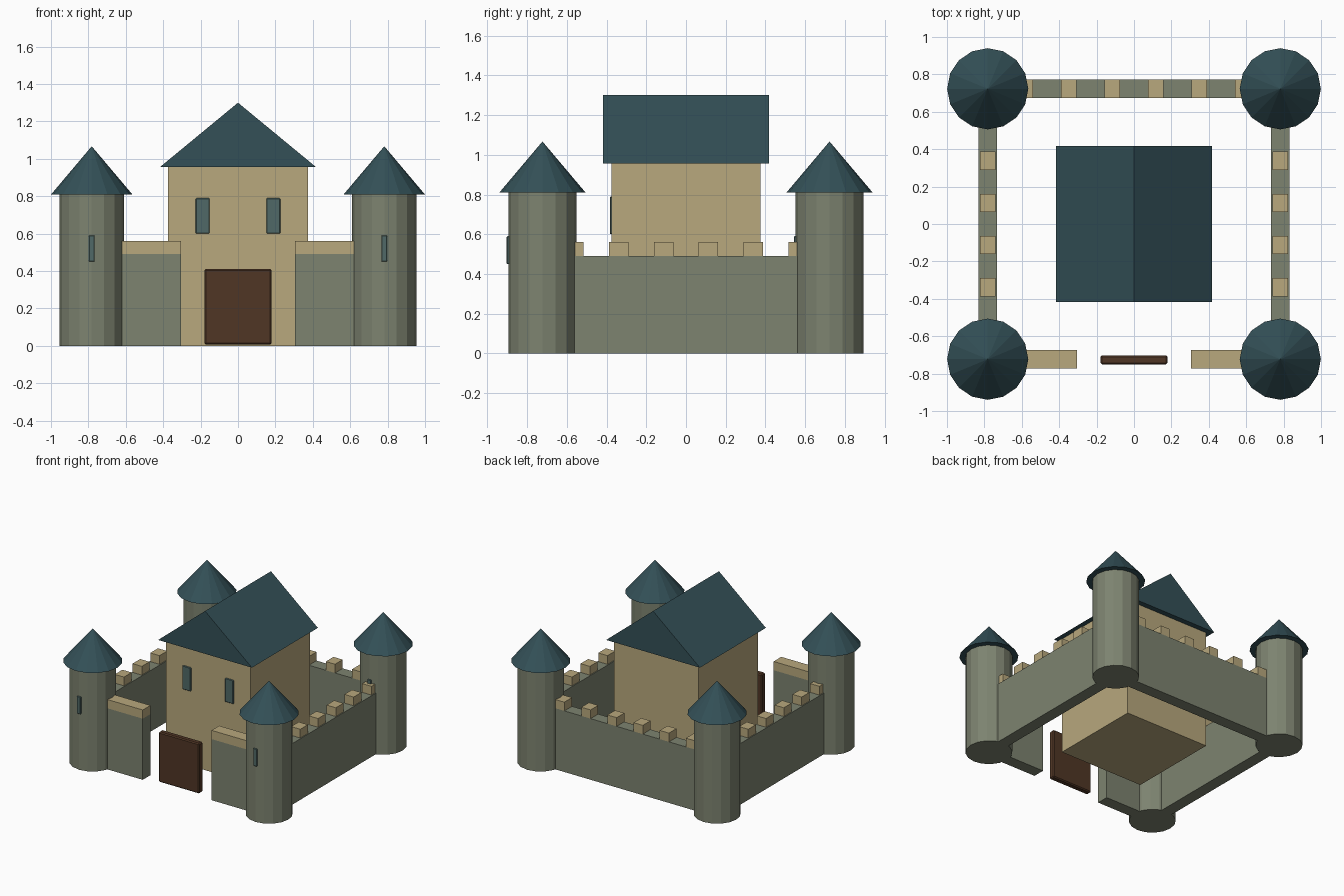
import bpy, bmesh, math
from mathutils import Matrix

if "Cube" in bpy.data.objects:
    bpy.data.objects.remove(bpy.data.objects["Cube"])


def material(name, rgb):
    m = bpy.data.materials.new(name)
    lin = [((c / 255 + 0.055) / 1.055) ** 2.4 for c in rgb]
    m.diffuse_color = (*lin, 1)
    m.use_nodes = True
    m.node_tree.nodes["Principled BSDF"].inputs["Base Color"].default_value = m.diffuse_color
    return m


STONE = material("grey_green_stone", (125, 131, 112))
TAN = material("tan_stone", (184, 168, 125))
SLATE = material("blue_slate", (51, 80, 87))
WOOD = material("dark_wood", (80, 54, 37))
GLASS = material("window_slate", (80, 105, 103))


def finish(name, bm, mat):
    bmesh.ops.recalc_face_normals(bm, faces=bm.faces)
    me = bpy.data.meshes.new(name)
    bm.to_mesh(me)
    bm.free()
    me.materials.append(mat)
    ob = bpy.data.objects.new(name, me)
    bpy.context.collection.objects.link(ob)
    return ob


def box(name, x, y, z, mat, bevel=0):
    """Box from (min, max) pairs."""
    bm = bmesh.new()
    size = [b - a for a, b in (x, y, z)]
    mid = [(a + b) / 2 for a, b in (x, y, z)]
    bmesh.ops.create_cube(bm, size=1, matrix=Matrix.Translation(mid) @ Matrix.Diagonal((*size, 1)))
    ob = finish(name, bm, mat)
    if bevel:
        mod = ob.modifiers.new("soft_edges", 'BEVEL')
        mod.width = bevel
        mod.segments = 1
    return ob


def cone(name, x, y, z0, z1, r0, r1, mat):
    bm = bmesh.new()
    bmesh.ops.create_cone(bm, cap_ends=True, segments=16, radius1=r0, radius2=r1,
                          depth=z1 - z0, matrix=Matrix.Translation((x, y, (z0 + z1) / 2)))
    return finish(name, bm, mat)


TX, TY, TR = 0.782, 0.723, 0.172      # tower centres and radius
WALL, TOP = 0.0485, 0.49              # wall half thickness and height


def merlon(x, y):
    box("merlon", (x - 0.041, x + 0.041), (y - WALL, y + WALL), (TOP, 0.56), TAN)


# corner towers with conical roofs and arrow slits
for sx in (-1, 1):
    for sy in (-1, 1):
        x, y = sx * TX, sy * TY
        cone("tower", x, y, 0, 0.81, TR, TR, STONE)
        cone("tower_roof", x, y, 0.81, 1.067, 0.217, 0, SLATE)
        box("arrow_slit", (x - 0.016, x + 0.016), (y - TR - 0.008, y - TR + 0.012),
            (0.45, 0.59), GLASS, 0.003)

# back wall
box("back_wall", (-TX, TX), (TY - WALL, TY + WALL), (0, TOP), STONE)
for i in range(6):
    merlon(-0.58 + 0.232 * i, TY)

# side walls and front wall halves
for s in (-1, 1):
    box("side_wall", sorted((s * TX - WALL, s * TX + WALL)), (-TY, TY), (0, TOP), STONE)
    for i in range(6):
        merlon(s * TX, -0.5635 + 0.2254 * i)
    box("front_wall", sorted((s * 0.305, s * TX)), (-TY - WALL, -TY + WALL), (0, TOP), STONE)
    for i in range(4):
        merlon(s * (0.346 + 0.082 * i), -TY)

# gate
box("gate", (-0.18, 0.18), (-0.75, -0.702), (0.008, 0.41), WOOD, 0.008)

# keep with windows
box("keep", (-0.375, 0.375), (-0.375, 0.375), (0, 0.957), TAN)
for s in (-1, 1):
    box("keep_window", sorted((s * 0.152, s * 0.226)), (-0.384, -0.365), (0.60, 0.79), GLASS, 0.004)

# gabled keep roof
bm = bmesh.new()
ends = [[bm.verts.new((x, y, z)) for x, z in ((-0.416, 0.957), (0.416, 0.957), (0, 1.30))]
        for y in (-0.418, 0.418)]
for e in ends:
    bm.faces.new(e)
for i in range(3):
    j = (i + 1) % 3
    bm.faces.new((ends[0][i], ends[0][j], ends[1][j], ends[1][i]))
finish("keep_roof", bm, SLATE)
